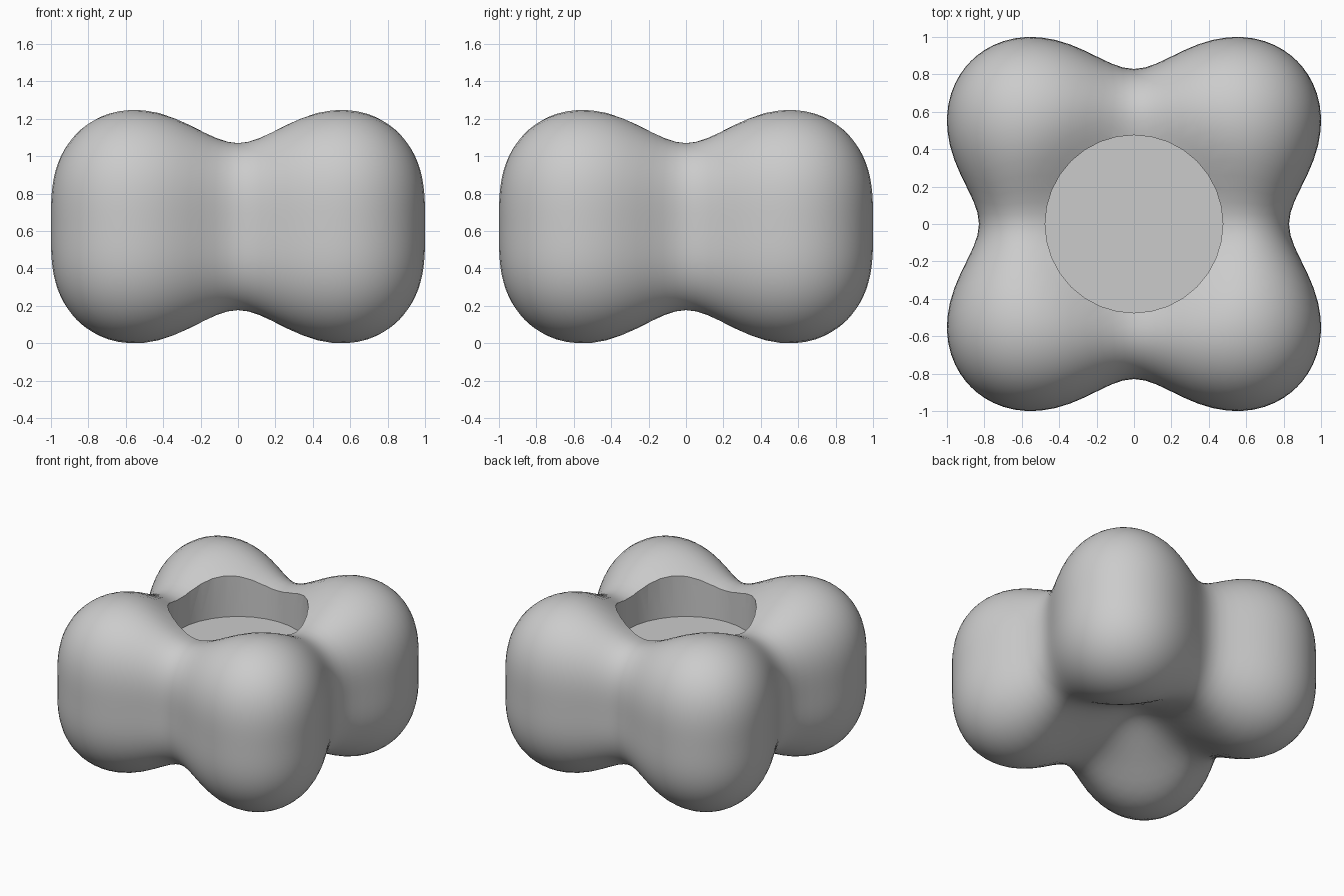
import bpy, bmesh, math
from mathutils import Vector

cube = bpy.data.objects.get("Cube")
if cube:
    bpy.data.objects.remove(cube, do_unlink=True)

LOBE = 0.6           # lobe axis offset in x and y
CORE = 0.246         # how far each lobe is drawn out in height
HOLE_RADIUS, HOLE_FLOOR = 0.475, 0.83


def field(p):
    """Blend of four upright egg-shaped lobes."""
    dz = math.hypot(p.z, CORE) - CORE
    total = 0
    for sx in (-1, 1):
        for sy in (-1, 1):
            d = math.hypot(p.x - sx * LOBE, p.y - sy * LOBE, dz)
            total += math.exp(-2.5 * d ** 1.2)
    return total


# The surface passes through the outermost side of a lobe
LEVEL = field(Vector((1, 0.57, 0)))


def surface_point(direction):
    """Distance search from the centre out to the blended surface."""
    near, far = 0.0, 2.0
    for _ in range(24):
        mid = (near + far) / 2
        if field(direction * mid) > LEVEL:
            near = mid
        else:
            far = mid
    p = direction * near
    # Hollow the middle, above and below
    p.z *= 1 - 0.11 / (1 + (math.hypot(p.x, p.y) / 0.55) ** 8)
    return p


# Body: a gridded box pushed out to the lobed surface
bm = bmesh.new()
bmesh.ops.create_cube(bm, size=2)
bmesh.ops.subdivide_edges(bm, edges=bm.edges[:], cuts=27, use_grid_fill=True)
for v in bm.verts:
    v.co = surface_point(Vector((v.co.x, v.co.y, v.co.z * 0.62)).normalized())
bottom = min(v.co.z for v in bm.verts)
bmesh.ops.translate(bm, verts=bm.verts[:], vec=(0, 0, -bottom))
bmesh.ops.recalc_face_normals(bm, faces=bm.faces[:])
mesh = bpy.data.meshes.new("lobed_body")
bm.to_mesh(mesh)
bm.free()
body = bpy.data.objects.new("lobed_body", mesh)
bpy.context.collection.objects.link(body)

# Material
grey = bpy.data.materials.new("light_grey")
grey.use_nodes = True
colour = (0.6, 0.6, 0.6, 1)
grey.diffuse_color = colour
grey.node_tree.nodes["Principled BSDF"].inputs["Base Color"].default_value = colour
mesh.materials.append(grey)

# Round flat-bottomed well cut into the top
bpy.ops.mesh.primitive_cylinder_add(vertices=32, radius=HOLE_RADIUS, depth=1,
                                    location=(0, 0, HOLE_FLOOR + 0.5))
cutter = bpy.context.object
cutter.name = "well_cutter"
cutter.hide_render = True
cutter.data.materials.append(grey)

bpy.ops.object.select_all(action='DESELECT')
body.select_set(True)
bpy.context.view_layer.objects.active = body
well = body.modifiers.new("well", 'BOOLEAN')
well.operation = 'DIFFERENCE'
well.solver = 'EXACT'
well.object = cutter
bpy.ops.object.modifier_apply(modifier=well.name)
bpy.data.objects.remove(cutter, do_unlink=True)

bpy.ops.object.shade_smooth_by_angle(angle=math.radians(35))
